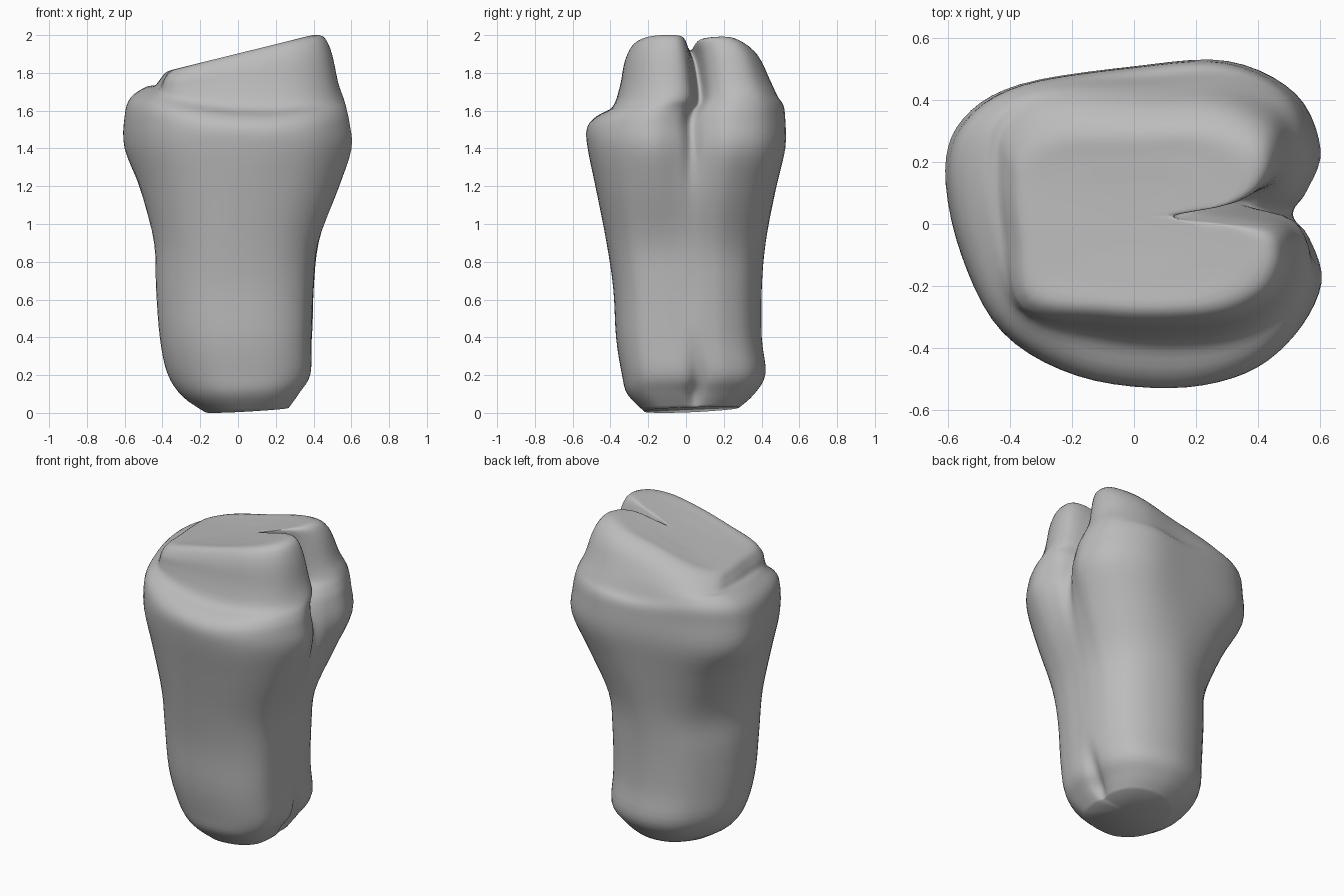
import bpy
import bmesh
from mathutils import Vector

default_cube = bpy.data.objects.get("Cube")
if default_cube:
    bpy.data.objects.remove(default_cube, do_unlink=True)

# Unit outlines, counter-clockwise from the groove on the left (+x) side
HEAD = [(.88, .06), (.935, .2), (1, .46), (.86, .8), (.5, 1), (0, .97),
        (-.6, .86), (-.9, .65), (-1, .33), (-.92, -.18), (-.7, -.66),
        (-.3, -.925), (.2, -1), (.6, -.91), (.86, -.68), (1, -.36), (.94, -.08)]
SHAFT = [(1, .06), (.99, .26), (.93, .5), (.74, .78), (.42, .95), (0, 1),
         (-.43, .88), (-.72, .63), (-.95, .24), (-1, -.2), (-.8, -.64),
         (-.38, -.94), (.1, -1), (.56, -.93), (.87, -.72), (.98, -.4), (1, -.12)]

# Share of the groove depth taken by the groove and the points beside it
PULL = {0: 1, 1: .32, 2: .14, len(HEAD) - 1: .12}

# Each ring: x range, y range, height, slope along x, slope along y, groove depth,
# form (below zero blends to the shaft outline, above zero squares the corners)
RINGS = [
    (-.17, .27, -.22, .28, .015, .06, .04, .01, -1),
    (-.29, .33, -.31, .36, .10, .04, 0, .05, -1),
    (-.37, .385, -.34, .42, .21, 0, 0, .04, -1),
    (-.41, .39, -.37, .40, .40, 0, 0, 0, -1),
    (-.43, .40, -.385, .40, .66, 0, 0, 0, -1),
    (-.44, .425, -.42, .42, .90, 0, 0, 0, -1),
    (-.52, .53, -.475, .475, 1.18, 0, 0, 0, -.5),
    (-.60, .60, -.52, .52, 1.40, 0, 0, .02, 0),
    (-.60, .59, -.525, .52, 1.53, -.06, .05, .06, 0),
    (-.57, .575, -.48, .51, 1.59, -.12, .06, .11, .1),
    (-.49, .56, -.39, .48, 1.635, -.16, .06, .16, .3),
    (-.44, .53, -.35, .44, 1.74, .03, .04, .20, .5),
    (-.41, .49, -.325, .38, 1.84, .18, .02, .25, .6),
    (-.37, .43, -.28, .30, 1.90, .24, 0, .26, .6),
    (-.28, .28, -.20, .22, 1.90, .25, 0, .12, .5),
    (-.14, .12, -.09, .13, 1.895, .25, 0, 0, .3),
]


def ring_points(x0, x1, y0, y1, z, slope_x, slope_y, groove, form):
    """Fit the blended outline to a ring's bounds and push in its groove."""
    points = []
    for i, (head, shaft) in enumerate(zip(HEAD, SHAFT)):
        uv = Vector(head).lerp(Vector(shaft), max(0, -form))
        # The right side is boxy, the front left half so, the back left round
        boxy = 1 if uv.x <= 0 else (.5 if uv.y < 0 else 0)
        uv *= 1 + boxy * max(0, form) * (1 / max(abs(uv.x), abs(uv.y)) - 1)
        pull = groove * PULL.get(i, 0)
        x = (x0 + x1) / 2 + uv.x * (x1 - x0) / 2 - pull
        y = (y0 + y1) / 2 + uv.y * (y1 - y0) / 2
        # A falling slope turns up again on the left, so the shelf sags in the middle
        tilt = slope_x if x < 0 else max(slope_x, -slope_x * .4)
        points.append(Vector((x, y, z + tilt * x + slope_y * y - pull * .1)))
    return points


def smooth_path(points, steps, closed):
    """Pass a smooth curve through every point."""
    n = len(points)
    pick = (lambda i: points[i % n]) if closed else (lambda i: points[max(0, min(n - 1, i))])
    path = []
    for i in range(n if closed else n - 1):
        a, b, c, d = (pick(i + k) for k in (-1, 0, 1, 2))
        for s in range(steps):
            t = s / steps
            path.append(b + (c - a) * t / 2 + (a * 2 - b * 5 + c * 4 - d) * t ** 2 / 2
                        + (b * 3 - a - c * 3 + d) * t ** 3 / 2)
    return path if closed else path + [points[-1]]


# Loft the rings: smooth each column upward, then each level around
columns = [smooth_path(list(col), 4, False) for col in zip(*(ring_points(*r) for r in RINGS))]
levels = [smooth_path(list(level), 5, True) for level in zip(*columns)]

bm = bmesh.new()
loops = [[bm.verts.new(p) for p in level] for level in levels]
count = len(loops[0])
for low, high in zip(loops, loops[1:]):
    for i in range(count):
        j = (i + 1) % count
        bm.faces.new((low[i], low[j], high[j], high[i]))

# Close both ends with fans
for loop, flip in ((loops[0], True), (loops[-1], False)):
    centre = bm.verts.new(sum((v.co for v in loop), Vector()) / count)
    for i in range(count):
        a, b = loop[i], loop[(i + 1) % count]
        bm.faces.new((b, a, centre) if flip else (a, b, centre))

# Rest the body on the ground
lowest = min(v.co.z for v in bm.verts)
bmesh.ops.translate(bm, verts=bm.verts, vec=(0, 0, -lowest))
bmesh.ops.recalc_face_normals(bm, faces=bm.faces)
mesh = bpy.data.meshes.new("cleft_stump")
bm.to_mesh(mesh)
bm.free()
mesh.shade_smooth()

body = bpy.data.objects.new("cleft_stump", mesh)
bpy.context.collection.objects.link(body)

# Plain grey
grey = bpy.data.materials.new("plain_grey")
grey.use_nodes = True
colour = (.5, .5, .5, 1)
grey.diffuse_color = colour
grey.node_tree.nodes["Principled BSDF"].inputs["Base Color"].default_value = colour
mesh.materials.append(grey)
